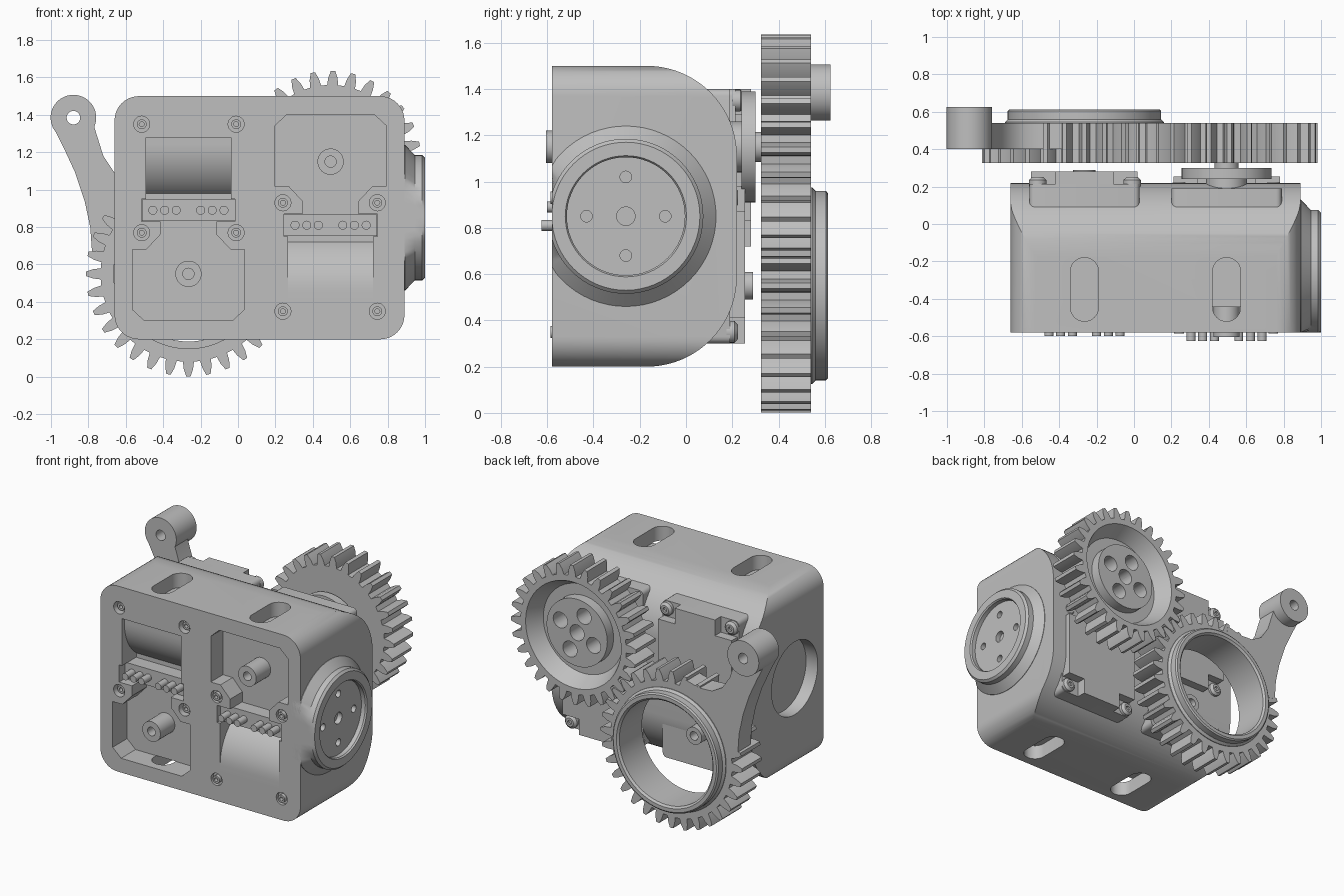
import bpy, bmesh
from math import sin, cos, pi, radians
from mathutils import Matrix

if "Cube" in bpy.data.objects:
    bpy.data.objects.remove(bpy.data.objects["Cube"])

grey = bpy.data.materials.new("plain_grey")
grey.use_nodes = True
grey.diffuse_color = (0.52, 0.52, 0.52, 1)
grey.node_tree.nodes["Principled BSDF"].inputs["Base Color"].default_value = (0.52, 0.52, 0.52, 1)
parts = []


def place(u, v, h, axis):
    return {"x": (h, u, v), "y": (u, h, v), "z": (u, v, h)}[axis]


def finish(bm, name, axis):
    for v in bm.verts:
        v.co = place(*v.co, axis)
    bmesh.ops.recalc_face_normals(bm, faces=bm.faces)
    mesh = bpy.data.meshes.new(name)
    bm.to_mesh(mesh)
    bm.free()
    mesh.materials.append(grey)
    ob = bpy.data.objects.new(name, mesh)
    bpy.context.scene.collection.objects.link(ob)
    parts.append(ob)
    return ob


def prism(name, pts, lo, hi, axis="y"):
    bm = bmesh.new()
    ends = [[bm.verts.new((u, v, h)) for u, v in pts] for h in (lo, hi)]
    for end in ends:
        bm.faces.new(end)
    for i in range(len(pts)):
        bm.faces.new((ends[0][i - 1], ends[0][i], ends[1][i], ends[1][i - 1]))
    return finish(bm, name, axis)


def circle(centre, r, steps):
    return [(centre[0] + r * cos(2 * pi * i / steps), centre[1] + r * sin(2 * pi * i / steps))
            for i in range(steps)]


def rod(name, r, lo, hi, centre, axis="y", steps=40):
    return prism(name, circle(centre, r, steps), lo, hi, axis)


def lathe(name, profile, centre, axis="y", steps=48):
    """Turn a profile of (radius, height); end on the first point for a ring."""
    bm = bmesh.new()
    rings = []
    for r, h in profile:
        if rings and (r, h) == profile[0]:
            rings.append(rings[0])
        elif r == 0:
            rings.append([bm.verts.new((*centre, h))] * steps)
        else:
            rings.append([bm.verts.new((u, v, h)) for u, v in circle(centre, r, steps)])
    for a, b in zip(rings, rings[1:]):
        for i in range(steps):
            bm.faces.new(list(dict.fromkeys((a[i - 1], a[i], b[i], b[i - 1]))))
    return finish(bm, name, axis)


def tube(name, r, bore, lo, hi, centre, steps=48):
    return lathe(name, [(bore, lo), (r, lo), (r, hi), (bore, hi), (bore, lo)], centre, steps=steps)


def box(x0, x1, z0, z1):
    return [(x0, z0), (x1, z0), (x1, z1), (x0, z1)]


def rounded(x0, x1, z0, z1, r, n=10):
    corners = [(x1 - r, z1 - r), (x0 + r, z1 - r), (x0 + r, z0 + r), (x1 - r, z0 + r)]
    return [(cx + r * cos(pi / 2 * (q + i / n)), cz + r * sin(pi / 2 * (q + i / n)))
            for q, (cx, cz) in enumerate(corners) for i in range(n + 1)]


def cut(ob, cutter, op="DIFFERENCE"):
    mod = ob.modifiers.new("cut", "BOOLEAN")
    mod.object, mod.operation, mod.solver = cutter, op, "EXACT"
    bpy.context.view_layer.update()
    ob.data = bpy.data.meshes.new_from_object(ob.evaluated_get(bpy.context.evaluated_depsgraph_get()))
    ob.modifiers.clear()
    parts.remove(cutter)
    bpy.data.objects.remove(cutter)


# The two drives are the same, one turned upside down
flip = Matrix.Translation((0.23, -0.025, 1.70)) @ Matrix.Rotation(pi, 4, "Y")


def flipped(ob, name):
    twin = ob.copy()
    twin.data = ob.data.copy()
    twin.data.transform(flip)
    twin.name = name
    bpy.context.scene.collection.objects.link(twin)
    parts.append(twin)
    return twin


right, left = (-0.265, 0.55), (0.495, 1.15)
cx = right[0]

# Housing: rounded block with large rounds towards the back
body = prism("housing", rounded(-0.66, 0.89, 0.2, 1.5, 0.13), -0.58, 0.22)
R = 0.39
arc = [(-0.17 + R * sin(a * pi / 40), 1.11 + R * cos(a * pi / 40)) for a in range(21)]
side = [(-0.7, 1.5)] + arc + [(y, 1.7 - z) for y, z in reversed(arc)] + [(-0.7, 0.2)]
cut(body, prism("side_shape", side, -0.8, 1, "x"), "INTERSECT")

# Front pockets, symmetric about the drive axis
half = [(0.235, 0.30), (0.30, 0.36), (0.30, 0.68), (0.225, 0.68), (0.15, 0.76), (0.15, 0.83),
        (0.25, 0.83), (0.25, 0.95), (0.228, 0.95), (0.228, 1.28)]
pocket = prism("pocket", [(cx + u, v) for u, v in half]
               + [(cx - u, v) for u, v in reversed(half)], -0.7, -0.42)
cut(body, flipped(pocket, "pocket_twin"))
cut(body, pocket)

# Screw wells with screws
screws = [(x, z) for x in (-0.515, -0.01) for z in (0.77, 1.35)]
for p in screws:
    well = rod("well", 0.043, -0.7, -0.53, p, steps=24)
    cut(body, flipped(well, "well_twin"))
    cut(body, well)
    flipped(tube("front_screw", 0.026, 0.013, -0.56, -0.52, p, 24), "front_screw_twin")

# Slots in top and bottom, round recess in the right side
for x in (cx, left[0]):
    for lo, hi in ((0.1, 0.301), (1.399, 1.6)):
        cut(body, prism("slot", rounded(x - 0.075, x + 0.075, -0.52, -0.18, 0.0745), lo, hi, "z"))
cut(body, rod("side_recess", 0.255, -0.8, -0.57, (-0.26, 0.85), "x", 64))

# Output boss on the left side
boss = lathe("output_boss", [(0, 0.8), (0.39, 0.8), (0.39, 0.893), (0.335, 0.945), (0.335, 0.985),
                             (0.32, 1.0), (0.262, 1.0), (0.255, 0.99), (0.255, 0.96), (0, 0.96)],
             (-0.26, 0.85), "x", 64)
for v in boss.data.vertices:
    v.co.y = max(v.co.y, -0.58)
for dy, dz, r in ((0, 0, 0.04), (0.17, 0, 0.025), (-0.17, 0, 0.025), (0, 0.17, 0.025), (0, -0.17, 0.025)):
    cut(boss, rod("hole", r, 0.925, 1.1, (dy - 0.26, dz + 0.85), "x", 24))

# Drive parts; the motor front curves back towards the connector
curve = [(-0.235 - 0.32 * cos(radians(a)), 1.24 - 0.32 * sin(radians(a))) for a in range(0, 73, 6)]
notch = [(0.155, 0.34), (0.155, 0.23), (0.285, 0.23)]
cover = notch + [(u, -v) for u, v in reversed(notch)]
cover += [(-u, -v) for u, v in cover]
drive = [
    tube("front_shaft", 0.07, 0.03, -0.58, -0.41, right),
    prism("motor", [(-0.3, 1.3), (-0.555, 1.3)] + curve + [(-0.3, 0.92)], cx - 0.227, cx + 0.227, "x"),
    prism("connector_block", box(cx - 0.248, cx + 0.248, 0.832, 0.948), -0.52, -0.41),
    prism("drive_case", rounded(cx - 0.295, cx + 0.295, 0.3, 1.4, 0.03, 4), -0.1, 0.215),
    tube("rear_nub", 0.06, 0.03, 0.2, 0.29, right),
    prism("rear_cover", [(cx + u, 1.06 + v) for u, v in cover], 0.2, 0.28),
]
for s in (-1, 1):
    for i in range(3):
        drive.append(rod("pin", 0.024, -0.60, -0.5, (cx + s * (0.065 + 0.0625 * i), 0.89), steps=20))
for p in screws:
    drive.append(lathe("rear_screw", [(0, 0.2), (0.047, 0.2), (0.047, 0.235), (0.03, 0.25),
                                      (0.015, 0.25), (0.015, 0.235), (0, 0.235)], p, steps=24))
for ob in drive:
    flipped(ob, ob.name + "_twin")

# Horn carrying the left gear
lathe("horn", [(0, 0.18), (0.11, 0.18), (0.11, 0.24), (0.24, 0.24), (0.24, 0.3),
               (0.065, 0.3), (0.065, 0.34), (0, 0.34)], left, steps=64)


def gear(name, centre, teeth, root, tip, phase):
    outline = ((root, -0.32), ((root + tip) / 2, -0.25), (tip, -0.11))
    shape = outline + tuple((r, -a) for r, a in reversed(outline))
    pts = []
    for k in range(teeth):
        for r, f in shape:
            a = radians(phase) + 2 * pi * (k + f) / teeth
            pts.append((centre[0] + r * cos(a), centre[1] + r * sin(a)))
    return prism(name, pts, 0.325, 0.54)


# Left gear: dished back, raised hub with five holes
wheel = gear("left_gear", left, 28, 0.41, 0.485, 217)
cut(wheel, lathe("dish", [(0, 0.6), (0.37, 0.6), (0.37, 0.54), (0.31, 0.43), (0.235, 0.43),
                          (0.235, 0.5), (0, 0.5)], left, steps=64))
for k in range(5):
    d = 0.14 * (k > 0)
    a = pi / 2 * k + 0.4
    cut(wheel, rod("hole", 0.055, 0.35, 0.6, (left[0] + d * cos(a), left[1] + d * sin(a)), steps=32))

# Right gear: open ring with a collar
ring = gear("right_gear", right, 32, 0.47, 0.548, -90)
cut(ring, rod("bore", 0.362, 0.2, 0.7, right, steps=64))
cut(ring, rod("front_step", 0.40, 0.2, 0.35, right, steps=64))
lathe("ring_collar", [(0.362, 0.5), (0.425, 0.5), (0.425, 0.545), (0.41, 0.56), (0.41, 0.605), (0.40, 0.613),
                      (0.375, 0.613), (0.362, 0.6), (0.362, 0.5)], right, steps=64)

# Arm sweeping out of the right gear to an eyelet
tip = (-0.88, 1.385)
arm = [(-0.99, 1.34), (-0.93, 1.22), (-0.87, 1.09), (-0.82, 0.94), (-0.79, 0.80), (-0.78, 0.66)]
arm += [(cx + 0.43 * cos(radians(a)), right[1] + 0.43 * sin(radians(a))) for a in range(168, 100, -6)]
arm += [(-0.37, 1.07), (-0.48, 1.04), (-0.58, 1.045), (-0.66, 1.09), (-0.72, 1.18), (-0.77, 1.34)]
arm = prism("arm", arm, 0.40, 0.541)
cut(arm, rod("eye_hole", 0.036, 0.2, 0.8, tip, steps=32))
tube("arm_eyelet", 0.122, 0.036, 0.40, 0.625, tip)

bpy.ops.object.select_all(action="DESELECT")
for ob in parts:
    ob.select_set(True)
bpy.context.view_layer.objects.active = body
bpy.ops.object.shade_smooth_by_angle(angle=radians(30))
